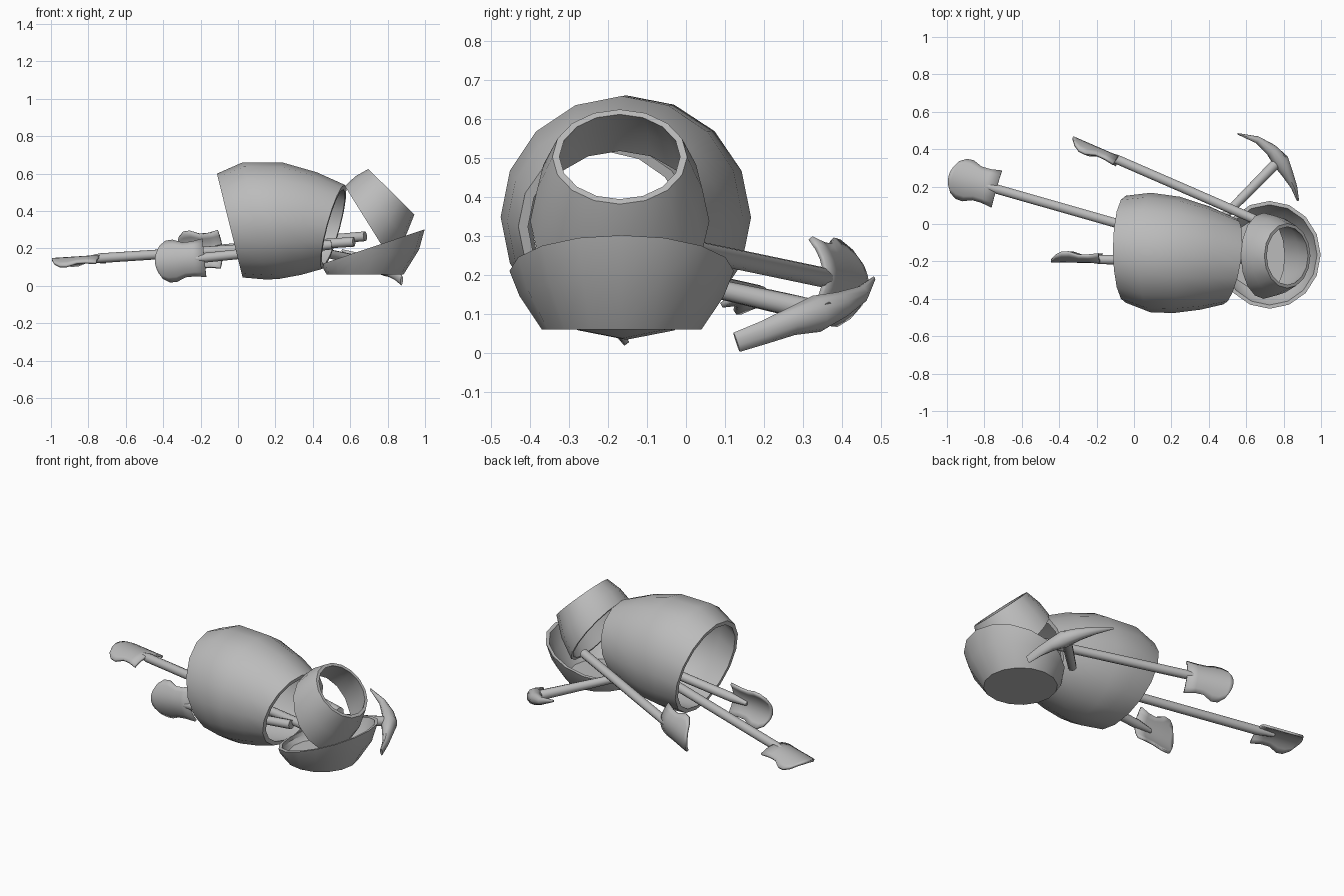
import bpy, bmesh, math
from mathutils import Vector

old = bpy.data.objects.get("Cube")
if old:
    bpy.data.objects.remove(old)

grey = bpy.data.materials.new("plain_grey")
grey.use_nodes = True
grey.diffuse_color = (0.5, 0.5, 0.5, 1)
grey.node_tree.nodes["Principled BSDF"].inputs["Base Color"].default_value = (0.5, 0.5, 0.5, 1)

Y, Z = (0, 1, 0), (0, 0, 1)


def finish(name, bm, smooth=40):
    bmesh.ops.recalc_face_normals(bm, faces=bm.faces)
    mesh = bpy.data.meshes.new(name)
    bm.to_mesh(mesh)
    bm.free()
    mesh.materials.append(grey)
    ob = bpy.data.objects.new(name, mesh)
    bpy.context.collection.objects.link(ob)
    bpy.ops.object.select_all(action="DESELECT")
    ob.select_set(True)
    bpy.context.view_layer.objects.active = ob
    bpy.ops.object.shade_smooth_by_angle(angle=math.radians(smooth))
    return ob


def add_ring(bm, center, normal, ru, rw, ref, sides):
    n = Vector(normal).normalized()
    u = Vector(ref)
    u = (u - n * u.dot(n)).normalized()
    w = n.cross(u)
    angles = [2 * math.pi * i / sides for i in range(sides)]
    return [bm.verts.new(Vector(center) + u * ru * math.cos(a) + w * rw * math.sin(a)) for a in angles]


def bridge(bm, a, b):
    for i in range(len(a)):
        j = (i + 1) % len(a)
        bm.faces.new((a[i], a[j], b[j], b[i]))


def shell(name, rings, wall, sides=16, floor=False):
    """Hollow vessel from (center, normal, radius) rings; optionally with a floor at the first ring."""
    bm = bmesh.new()
    outer = [add_ring(bm, c, n, r, r, Y, sides) for c, n, r in rings]
    inner = []
    for k, (c, n, r) in enumerate(rings):
        lift = Vector(n).normalized() * wall if floor and k == 0 else Vector()
        inner.append(add_ring(bm, Vector(c) + lift, n, r - wall, r - wall, Y, sides))
    for group in (outer, inner):
        for a, b in zip(group, group[1:]):
            bridge(bm, a, b)
    bridge(bm, outer[-1], inner[-1])
    if floor:
        bm.faces.new(outer[0])
        bm.faces.new(inner[0])
    else:
        bridge(bm, outer[0], inner[0])
    return finish(name, bm)


def rod(name, points, radii, ref=Z, sides=10):
    """Solid bar along a path, with (width, depth) radii at each point."""
    bm = bmesh.new()
    pts = [Vector(p) for p in points]
    rings = []
    for i, p in enumerate(pts):
        t = pts[min(i + 1, len(pts) - 1)] - pts[max(i - 1, 0)]
        rings.append(add_ring(bm, p, t, *radii[i], ref, sides))
    for a, b in zip(rings, rings[1:]):
        bridge(bm, a, b)
    bm.faces.new(rings[0])
    bm.faces.new(rings[-1])
    return finish(name, bm)


def shovel(name, neck, end, side, sag):
    """Shaft from end to neck, then a curved blade continuing past the neck."""
    neck, end = Vector(neck), Vector(end)
    d = (neck - end).normalized()
    s = Vector(side)
    s = (s - d * s.dot(d)).normalized()
    n = d.cross(s)
    rod(name + "_shaft", [end, neck, neck + d * 0.1], [(0.026, 0.026)] * 2 + [(0.012, 0.012)])
    outline = [(0, 0.1), (0.06, 0.09), (0.11, 0.09), (0.16, 0.11), (0.21, 0.108), (0.245, 0.085), (0.265, 0.05)]
    bm = bmesh.new()
    rows = []
    for u, half in outline:
        vs = [k / 4 for k in range(-4, 5)]
        rows.append([bm.verts.new(neck + d * (u - 0.012 * v * v * (u > 0.2)) + s * half * v
                                  + n * sag * (half * half * v * v / 0.01 - 0.3)) for v in vs])
    for a, b in zip(rows, rows[1:]):
        for i in range(len(a) - 1):
            bm.faces.new((a[i], a[i + 1], b[i + 1], b[i]))
    blade = finish(name + "_blade", bm)
    mod = blade.modifiers.new("thickness", "SOLIDIFY")
    mod.thickness = 0.014
    mod.offset = 0


# Large open barrel lying on its side
shell("barrel", [
    ((-0.044, -0.135, 0.322), (0.97, 0, 0.24), 0.286),
    ((0.09, -0.153, 0.347), (0.98, 0, 0.2), 0.32),
    ((0.23, -0.165, 0.348), (1, -0.05, -0.03), 0.311),
    ((0.38, -0.183, 0.333), (1, -0.1, -0.15), 0.277),
    ((0.51, -0.2, 0.315), (1, -0.16, -0.27), 0.233),
], 0.025)

# Tapered open bucket leaning on the barrel
shell("bucket", [
    ((0.693, -0.17, 0.338), (0.85, 0, 0.53), 0.23),
    ((0.76, -0.17, 0.42), (0.78, 0, 0.62), 0.212),
    ((0.82, -0.17, 0.503), (0.7, 0, 0.71), 0.173),
], 0.018)

# Shallow bowl under the bucket
shell("bowl", [
    ((0.68, -0.165, 0.06), Z, 0.205),
    ((0.71, -0.165, 0.145), (-0.18, 0, 0.98), 0.262),
    ((0.725, -0.165, 0.21), (-0.32, 0, 0.95), 0.288),
], 0.02, floor=True)

# Three shovels
shovel("long_shovel", (-0.735, 0.187, 0.148), (0.62, -0.2, 0.235), Y, 0.035)
shovel("front_shovel", (-0.18, -0.19, 0.15), (0.5, -0.2, 0.22), Z, 0.04)
shovel("back_shovel", (-0.09, 0.345, 0.195), (0.68, 0.01, 0.265), Z, -0.045)

# Pickaxe
rod("pickaxe_handle", [(0.47, 0.03, 0.175), (0.8, 0.365, 0.1)], [(0.024, 0.024), (0.03, 0.03)])
rod("pickaxe_head",
    [(0.555, 0.482, 0.19), (0.66, 0.45, 0.15), (0.735, 0.395, 0.122), (0.785, 0.335, 0.1),
     (0.82, 0.27, 0.08), (0.855, 0.2, 0.052), (0.875, 0.13, 0.027)],
    [(0.006, 0.004), (0.022, 0.02), (0.035, 0.034), (0.048, 0.046), (0.036, 0.032), (0.03, 0.018), (0.026, 0.007)])
